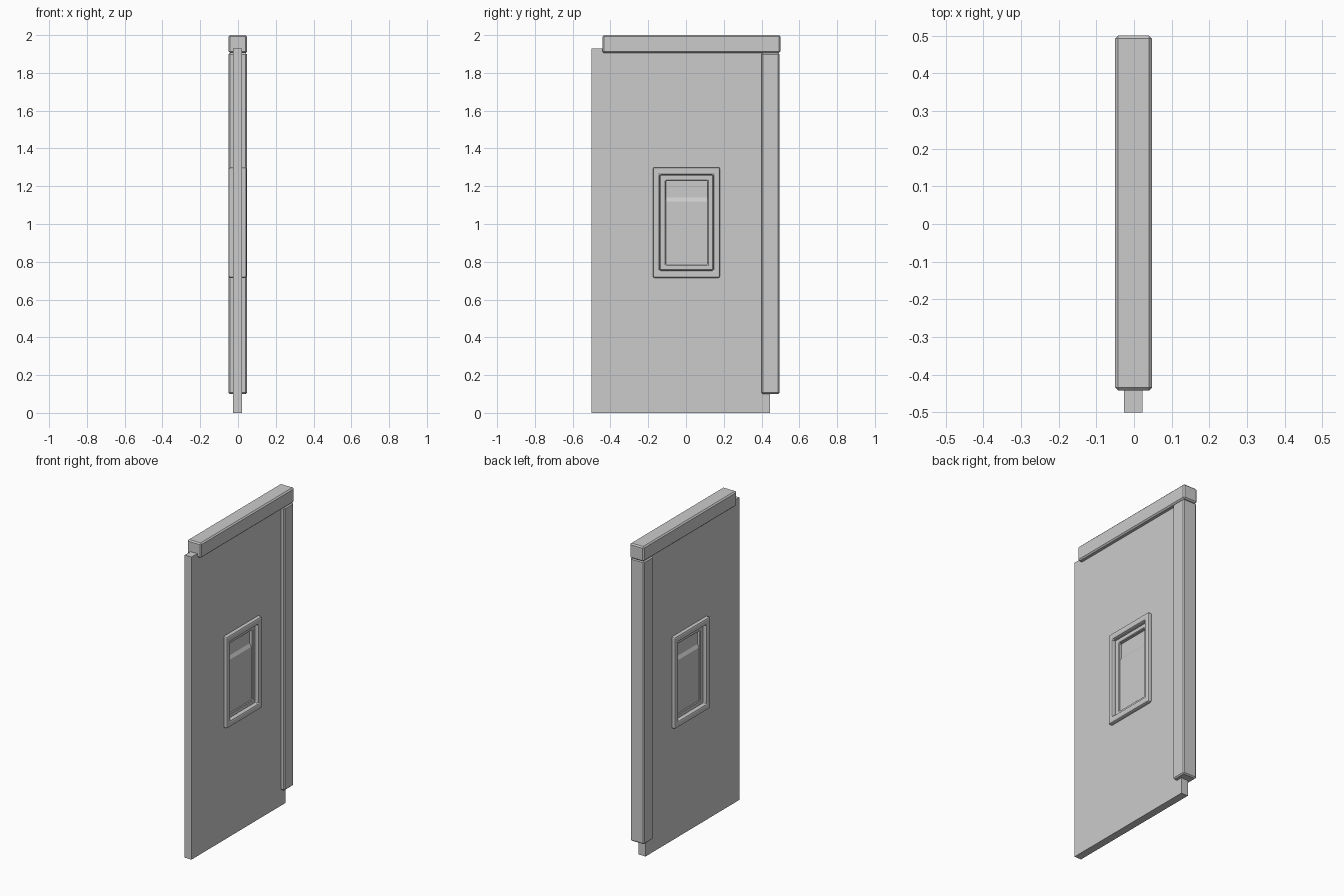
import bpy
import bmesh

cube = bpy.data.objects.get("Cube")
if cube:
    bpy.data.objects.remove(cube, do_unlink=True)

GREY = (0.6, 0.6, 0.6, 1.0)
grey = bpy.data.materials.new("plain_grey")
grey.use_nodes = True
grey.diffuse_color = GREY
grey.node_tree.nodes["Principled BSDF"].inputs["Base Color"].default_value = GREY


def finish(name, bm, bevel=0.0, segments=1):
    """Turn a bmesh into an object, with optional bevelled edges."""
    bmesh.ops.recalc_face_normals(bm, faces=bm.faces)
    mesh = bpy.data.meshes.new(name)
    bm.to_mesh(mesh)
    bm.free()
    mesh.materials.append(grey)
    obj = bpy.data.objects.new(name, mesh)
    bpy.context.collection.objects.link(obj)
    if bevel:
        mod = obj.modifiers.new("soft_edges", "BEVEL")
        mod.width = bevel
        mod.segments = segments
        mod.limit_method = "ANGLE"
    return obj


def prism(name, profile, x0, x1, bevel=0.0, segments=1):
    """Extrude a (y, z) profile from x0 to x1."""
    bm = bmesh.new()
    face = bm.faces.new([bm.verts.new((x0, y, z)) for y, z in profile])
    out = bmesh.ops.extrude_face_region(bm, geom=[face])
    for v in out["geom"]:
        if isinstance(v, bmesh.types.BMVert):
            v.co.x = x1
    return finish(name, bm, bevel, segments)


def corners(y0, y1, z0, z1):
    return [(y0, z0), (y1, z0), (y1, z1), (y0, z1)]


def ring(name, outer, inner, x0, x1, bevel=0.0, segments=1):
    """Rectangular slab with a rectangular opening."""
    bm = bmesh.new()
    loops = [[bm.verts.new((x, y, z)) for y, z in corners(*rect)]
             for rect, x in ((outer, x0), (outer, x1), (inner, x1), (inner, x0))]
    for a, b in zip(loops, loops[1:] + loops[:1]):
        for i in range(4):
            j = (i + 1) % 4
            bm.faces.new((a[i], a[j], b[j], b[i]))
    return finish(name, bm, bevel, segments)


# Wall slab with window opening
opening = (-0.14, 0.145, 0.755, 1.26)
ring("wall_panel", (-0.5, 0.445, 0, 1.93), opening, -0.026, 0.022)

# Top beam and corner post
prism("top_beam", corners(-0.442, 0.5, 1.905, 2.0), -0.05, 0.048, 0.008)
prism("corner_post", corners(0.4, 0.495, 0.1, 1.905), -0.05, 0.047, 0.007)

# Window casing and inner sash frame
ring("window_casing", (-0.175, 0.18, 0.715, 1.3), opening, -0.049, 0.045, 0.009, 2)
glazing = (-0.107, 0.115, 0.783, 1.23)
ring("window_sash", opening, glazing, -0.026, 0.022, 0.004)

# Upper pane, and thicker lower pane with a sloping ledge
prism("upper_pane", corners(-0.11, 0.118, 0.78, 1.235), -0.006, 0.002)
bm = bmesh.new()
section = [(-0.017, 0.78), (0.013, 0.78), (0.013, 1.12),
           (0.002, 1.14), (-0.006, 1.14), (-0.017, 1.12)]
face = bm.faces.new([bm.verts.new((x, -0.11, z)) for x, z in section])
out = bmesh.ops.extrude_face_region(bm, geom=[face])
for v in out["geom"]:
    if isinstance(v, bmesh.types.BMVert):
        v.co.y = 0.118
finish("lower_pane", bm)
